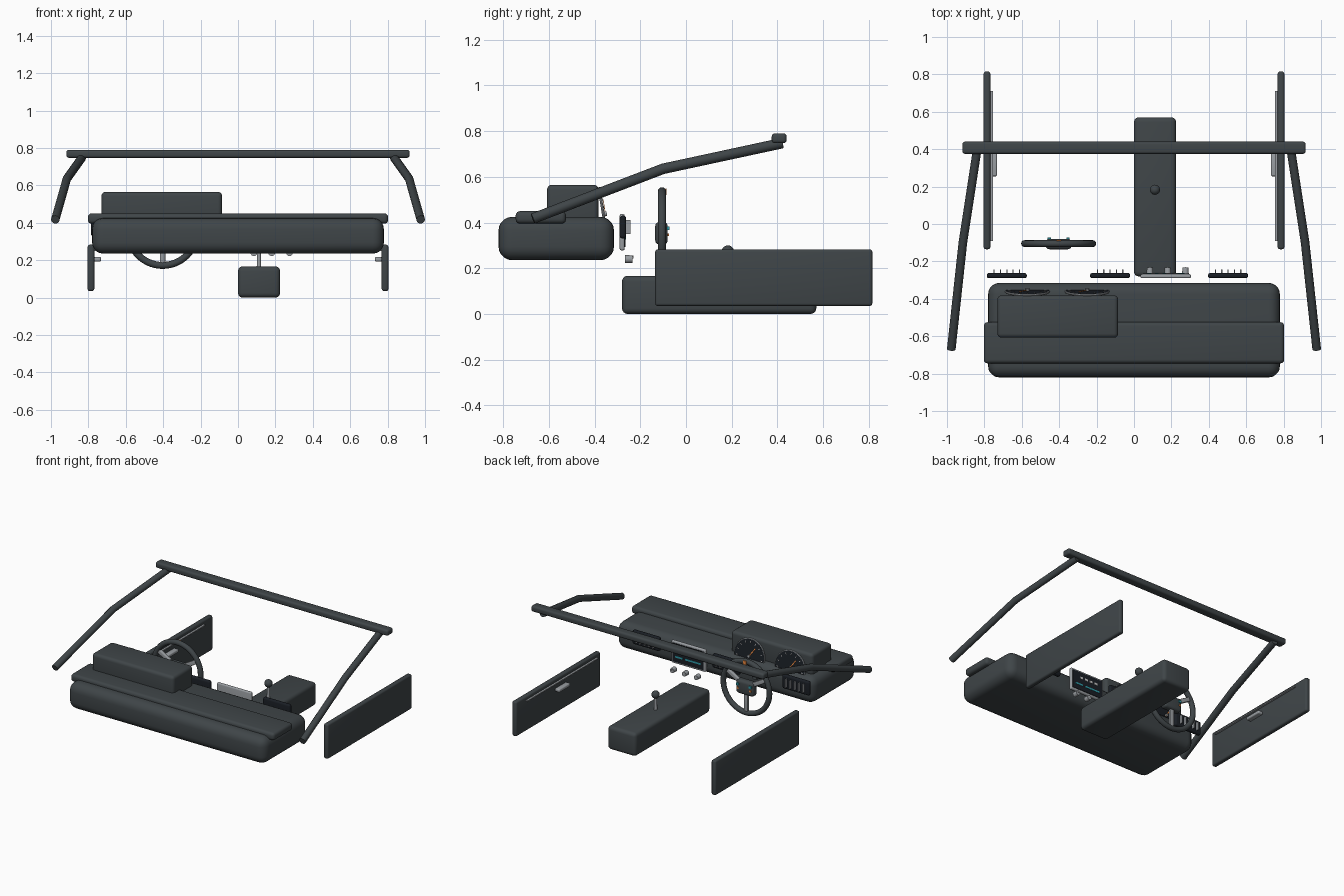
import bpy, bmesh
from math import radians, cos, sin
from mathutils import Vector, Matrix

if "Cube" in bpy.data.objects:
    bpy.data.objects.remove(bpy.data.objects["Cube"])


def mat(name, r, g, b):
    m = bpy.data.materials.new(name)
    m.diffuse_color = (r, g, b, 1)
    m.use_nodes = True
    m.node_tree.nodes["Principled BSDF"].inputs["Base Color"].default_value = m.diffuse_color
    return m


TRIM = mat("dark_trim", 0.05, 0.06, 0.065)
BLACK = mat("black_plastic", 0.01, 0.013, 0.018)
METAL = mat("satin_metal", 0.32, 0.34, 0.36)
TEAL = mat("teal_light", 0.03, 0.35, 0.42)
ORANGE = mat("orange_marker", 0.85, 0.25, 0.05)
WHITE = mat("white_marking", 0.8, 0.8, 0.8)


def finish(name, bm, m, matrix=None):
    me = bpy.data.meshes.new(name)
    if matrix:
        bm.transform(matrix)
    bm.to_mesh(me)
    bm.free()
    me.materials.append(m)
    ob = bpy.data.objects.new(name, me)
    bpy.context.collection.objects.link(ob)
    bpy.ops.object.select_all(action='DESELECT')
    ob.select_set(True)
    bpy.context.view_layer.objects.active = ob
    bpy.ops.object.shade_smooth_by_angle(angle=radians(35))
    return ob


def box(name, x, y, z, m=TRIM, bevel=0.0, seg=4, matrix=None):
    """Rounded box from (min, max) ranges."""
    bm = bmesh.new()
    bmesh.ops.create_cube(bm, size=1)
    for v in bm.verts:
        v.co = Vector([(a + b) / 2 + c * (b - a) for (a, b), c in zip((x, y, z), v.co)])
    if bevel:
        bmesh.ops.bevel(bm, geom=bm.edges[:], offset=bevel, segments=seg,
                        profile=0.5, affect='EDGES')
    return finish(name, bm, m, matrix)


def cyl(name, r, depth, matrix, m=TRIM, r2=None, sides=32):
    bm = bmesh.new()
    bmesh.ops.create_cone(bm, cap_ends=True, segments=sides, radius1=r,
                          radius2=r if r2 is None else r2, depth=depth)
    return finish(name, bm, m, matrix)


def ring(name, major, minor, matrix, m, n=48, k=12):
    bm = bmesh.new()
    loops = []
    for i in range(n):
        a = 6.2831853 * i / n
        loops.append([bm.verts.new(((major + minor * cos(t)) * cos(a),
                                    (major + minor * cos(t)) * sin(a), minor * sin(t)))
                      for t in (6.2831853 * j / k for j in range(k))])
    for i in range(n):
        p, q = loops[i], loops[(i + 1) % n]
        for j in range(k):
            bm.faces.new((p[j], q[j], q[(j + 1) % k], p[(j + 1) % k]))
    return finish(name, bm, m, matrix)


def place(x, y, z, rx=0.0):
    return Matrix.Translation((x, y, z)) @ Matrix.Rotation(radians(rx), 4, 'X')


# dashboard, top pad and instrument hood
box("dashboard", (-0.78, 0.78), (-0.82, -0.315), (0.235, 0.425), bevel=0.06, seg=5)
box("dash_top_pad", (-0.803, 0.803), (-0.745, -0.525), (0.395, 0.45), bevel=0.02)
box("instrument_hood", (-0.73, -0.085), (-0.608, -0.382), (0.39, 0.565), bevel=0.022)

# gauges, tilted back towards the driver
for side, gx in (("left", -0.57), ("right", -0.25)):
    g = place(gx, -0.362, 0.437, -81)
    cyl(side + "_gauge_face", 0.115, 0.012, g, BLACK, sides=48)
    ring(side + "_gauge_rim", 0.114, 0.006, g, METAL, k=8)
    for i in range(11):
        a = Matrix.Rotation(radians(150 + 24 * i), 4, 'Z')
        box(side + "_gauge_tick", (0.09, 0.103), (-0.002, 0.002), (0.005, 0.008),
            WHITE, matrix=g @ a)
    box(side + "_gauge_needle", (-0.01, 0.075), (-0.003, 0.003), (0.008, 0.011),
        ORANGE, matrix=g @ Matrix.Rotation(radians(-125), 4, 'Z'))
    cyl(side + "_gauge_hub", 0.01, 0.016, g @ Matrix.Translation((0, 0, 0.008)), METAL)

# air vents with upright slats
for name, vx in (("left", -0.68), ("middle", -0.128), ("right", 0.503)):
    box(name + "_vent", (vx - 0.107, vx + 0.107), (-0.29, -0.262), (0.33, 0.43),
        BLACK, bevel=0.012)
    for i in range(5):
        sx = vx + (i - 2) * 0.034
        box(name + "_vent_slat", (sx - 0.003, sx + 0.003), (-0.27, -0.243), (0.35, 0.41), METAL)

# centre screen
box("screen_bezel", (0.035, 0.305), (-0.29, -0.268), (0.278, 0.437), METAL, bevel=0.008)
box("screen_glass", (0.048, 0.292), (-0.27, -0.264), (0.292, 0.423), BLACK)
box("screen_map_bar", (0.07, 0.19), (-0.265, -0.262), (0.325, 0.337), TEAL)
box("screen_side_bar", (0.21, 0.27), (-0.265, -0.262), (0.325, 0.337), TEAL)
for i in range(4):
    box("screen_icon", (0.09 + i * 0.04, 0.112 + i * 0.04), (-0.265, -0.262),
        (0.375, 0.39), WHITE)

# climate knobs
for kx in (0.085, 0.18, 0.275):
    cyl("climate_knob", 0.018, 0.034, place(kx, -0.25, 0.24, -90), METAL, r2=0.016, sides=24)
    box("knob_pointer", (kx - 0.002, kx + 0.002), (-0.234, -0.229), (0.242, 0.255), WHITE)

# steering wheel
W = place(-0.403, -0.105, 0.354, -90)
ring("steering_wheel_rim", 0.182, 0.0185, W, TRIM, n=56)
box("wheel_hub", (-0.473, -0.333), (-0.135, -0.08), (0.303, 0.403), bevel=0.02)
for a in (90, 210, 330):
    r = Matrix.Rotation(radians(a), 4, 'Y')
    box("wheel_spoke", (0.03, 0.175), (-0.011, 0.011), (-0.015, 0.015), METAL, bevel=0.005,
        matrix=Matrix.Translation((-0.403, -0.105, 0.354)) @ r)
for s in (-1, 1):
    bx = -0.403 + s * 0.05
    box("wheel_button", (bx - 0.009, bx + 0.009), (-0.083, -0.073), (0.367, 0.382), TEAL)
    box("wheel_lower_button", (bx - 0.007, bx + 0.007), (-0.083, -0.075), (0.34, 0.352), ORANGE)
box("wheel_top_marker", (-0.415, -0.391), (-0.09, -0.085), (0.52, 0.548), ORANGE)

# centre console and gear lever
box("centre_console", (0, 0.225), (-0.28, 0.57), (0.005, 0.172), bevel=0.025)
cyl("gear_lever", 0.012, 0.11, place(0.112, 0.183, 0.215), METAL, r2=0.009, sides=20)
bm = bmesh.new()
bmesh.ops.create_uvsphere(bm, u_segments=24, v_segments=14, radius=0.027)
finish("gear_knob", bm, TRIM, place(0.112, 0.183, 0.273))

# door panels, handles, trim strips and windscreen pillars on both sides
for side, s in (("left", -1), ("right", 1)):
    def span(a, b):
        return tuple(sorted((s * a, s * b)))
    box(side + "_door_panel", span(0.768, 0.804), (-0.135, 0.815), (0.035, 0.283),
        bevel=0.012, seg=3)
    box(side + "_door_handle", span(0.732, 0.77), (0.255, 0.38), (0.193, 0.217),
        METAL, bevel=0.008)
    box(side + "_door_trim_strip", span(0.754, 0.77), (-0.09, 0.71), (0.25, 0.258), METAL)

    cu = bpy.data.curves.new(side + "_pillar", 'CURVE')
    cu.dimensions = '3D'
    cu.bevel_depth = 0.023
    cu.bevel_resolution = 4
    cu.use_fill_caps = True
    sp = cu.splines.new('POLY')
    pts = ((0.977, -0.67, 0.417), (0.915, -0.1, 0.635), (0.835, 0.42, 0.747))
    sp.points.add(len(pts) - 1)
    for p, c in zip(sp.points, pts):
        p.co = (s * c[0], c[1], c[2], 1)
    cu.materials.append(TRIM)
    bpy.context.collection.objects.link(bpy.data.objects.new(side + "_pillar", cu))

# windscreen header rail
box("header_rail", (-0.918, 0.918), (0.375, 0.44), (0.747, 0.79), bevel=0.014)

# bring the lowest part down to the floor
bpy.data.objects["centre_console"].location.z = -0.005
